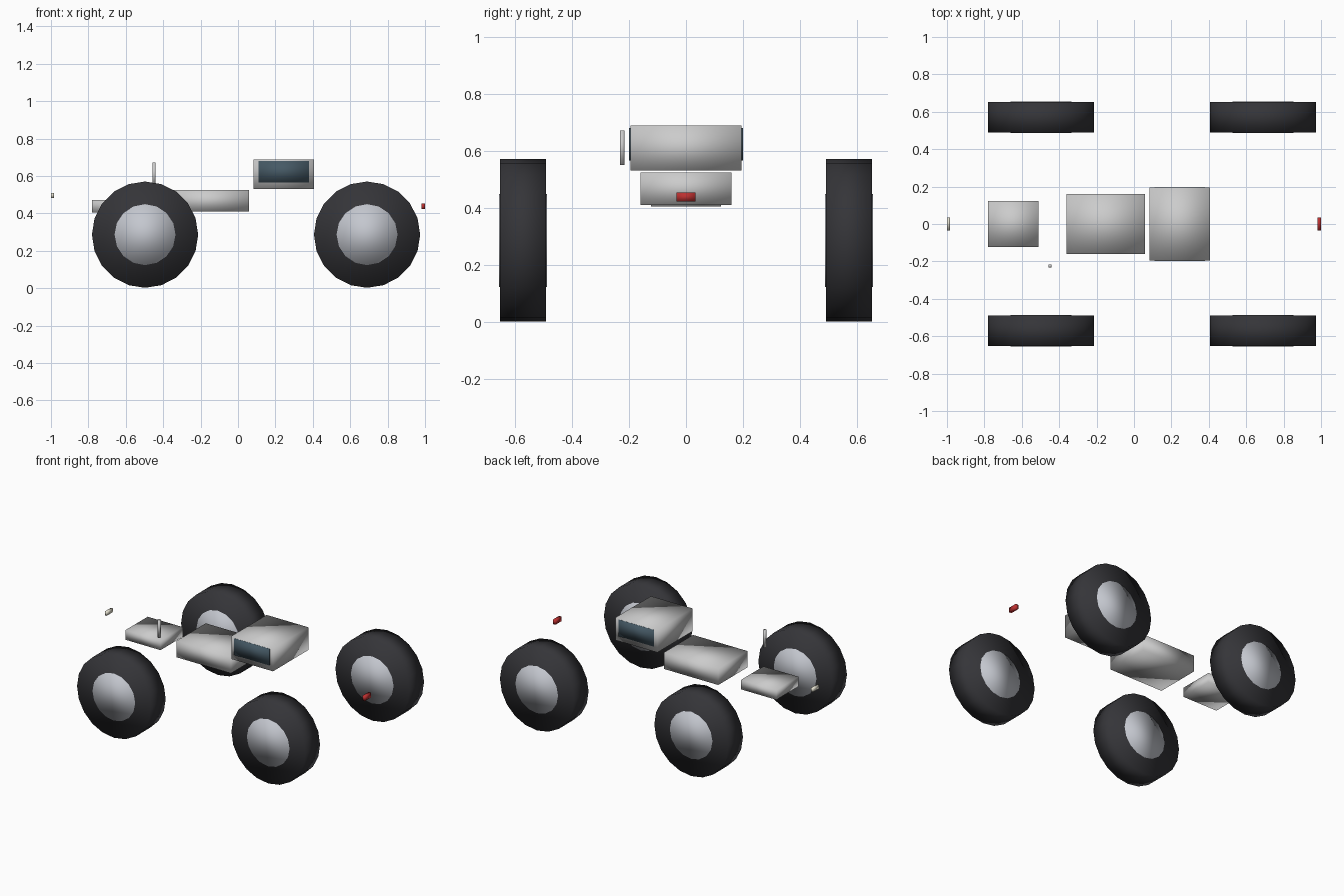
import bpy, bmesh, math
from mathutils import Matrix

if "Cube" in bpy.data.objects:
    bpy.data.objects.remove(bpy.data.objects["Cube"])


def material(name, color):
    m = bpy.data.materials.new(name)
    m.diffuse_color = (*color, 1)
    m.use_nodes = True
    m.node_tree.nodes["Principled BSDF"].inputs["Base Color"].default_value = m.diffuse_color
    return m


rubber = material("rubber", (0.035, 0.035, 0.04))
metal = material("hub_metal", (0.55, 0.57, 0.62))
glass = material("dark_glass", (0.06, 0.10, 0.13))
red = material("red_lens", (0.5, 0.03, 0.03))
cream = material("cream_lens", (0.8, 0.77, 0.65))


def finish(bm, name, mat):
    for f in bm.faces:
        f.smooth = True
    me = bpy.data.meshes.new(name)
    bm.to_mesh(me)
    bm.free()
    ob = bpy.data.objects.new(name, me)
    bpy.context.collection.objects.link(ob)
    if mat:
        me.materials.append(mat)
    return ob


def box(name, x, y, z, mat=None):
    bm = bmesh.new()
    size = [b - a for a, b in (x, y, z)]
    mid = [(a + b) / 2 for a, b in (x, y, z)]
    bmesh.ops.create_cube(bm, size=1, matrix=Matrix.Translation(mid) @ Matrix.Diagonal((*size, 1)))
    return finish(bm, name, mat)


def disc(name, center, radius, width, sides, mat):
    bm = bmesh.new()
    bmesh.ops.create_cone(bm, cap_ends=True, segments=sides, radius1=radius, radius2=radius, depth=width,
                          matrix=Matrix.Translation(center) @ Matrix.Rotation(math.pi / 2, 4, 'X'))
    return finish(bm, name, mat)


# Wheels: tyre with a hub showing on both faces
for end, x in (("front", -0.497), ("rear", 0.69)):
    for side, s in (("near", -1), ("far", 1)):
        c = (x, s * 0.571, 0.286)
        disc(f"{end}_{side}_tyre", c, 0.284, 0.162, 20, rubber)
        disc(f"{end}_{side}_hub", c, 0.163, 0.169, 16, metal)

# Body blocks
box("nose", (-0.78, -0.51), (-0.122, 0.122), (0.405, 0.472))
box("hood", (-0.36, 0.058), (-0.16, 0.16), (0.41, 0.524))
box("cabin", (0.084, 0.405), (-0.194, 0.194), (0.53, 0.688))

# Side windows
for side, s in (("near", -1), ("far", 1)):
    box(f"{side}_window", (0.109, 0.38), sorted((s * 0.19, s * 0.199)), (0.566, 0.68), glass)

# Upright pipe and lights
box("exhaust_pipe", (-0.457, -0.44), (-0.232, -0.216), (0.549, 0.671))
box("headlight", (-1.0, -0.985), (-0.034, 0.034), (0.483, 0.509), cream)
box("tail_light", (0.98, 1.0), (-0.034, 0.034), (0.422, 0.453), red)
